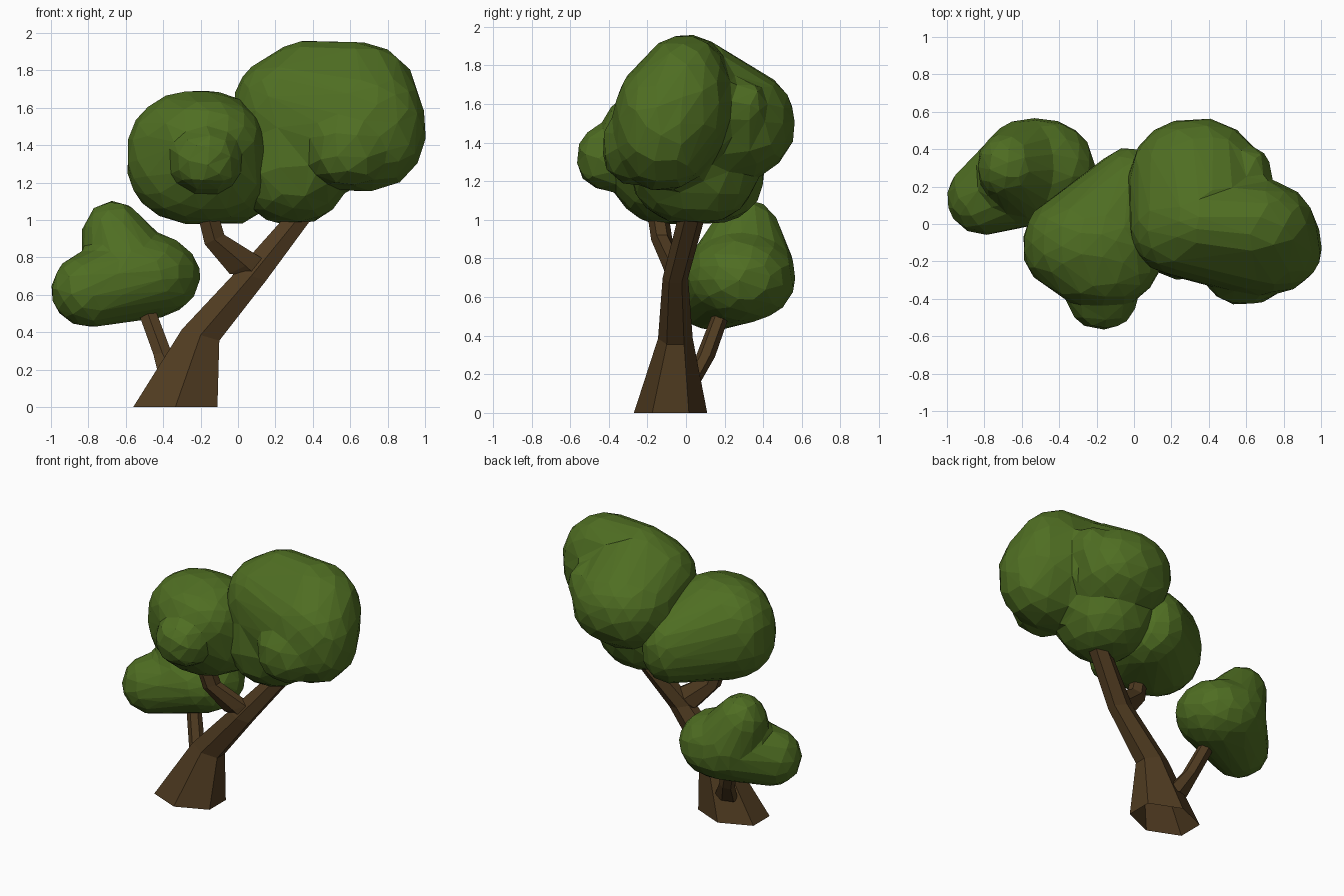
import bpy, bmesh, math
from mathutils import Vector

if "Cube" in bpy.data.objects:
    bpy.data.objects.remove(bpy.data.objects["Cube"])


def material(name, rgb):
    m = bpy.data.materials.new(name)
    m.diffuse_color = (*rgb, 1)
    m.use_nodes = True
    m.node_tree.nodes["Principled BSDF"].inputs["Base Color"].default_value = m.diffuse_color
    return m


GREEN = material("leaf green", (0.078, 0.155, 0.016))
BROWN = material("bark brown", (0.080, 0.044, 0.015))


def to_object(name, bm, mat):
    me = bpy.data.meshes.new(name)
    bm.to_mesh(me)
    bm.free()
    me.materials.append(mat)
    ob = bpy.data.objects.new(name, me)
    bpy.context.collection.objects.link(ob)
    return ob


def add_hull(bm, lobes, box):
    """Convex hull around slightly boxy ellipsoids (centre, radii)."""
    part = bmesh.new()
    for c, r in lobes:
        made = bmesh.ops.create_icosphere(part, subdivisions=3, radius=1)["verts"]
        for v in made:
            n = sum(abs(k) ** box for k in v.co) ** (1 / box)
            v.co = Vector([c[i] + r[i] * v.co[i] / n for i in range(3)])
    hull = bmesh.ops.convex_hull(part, input=part.verts)
    junk = set(hull["geom_interior"]) | set(hull["geom_unused"])
    bmesh.ops.delete(part, geom=[g for g in junk if isinstance(g, bmesh.types.BMVert)], context='VERTS')
    bmesh.ops.recalc_face_normals(part, faces=part.faces)
    tmp = bpy.data.meshes.new("tmp")
    part.to_mesh(tmp)
    part.free()
    bm.from_mesh(tmp)
    bpy.data.meshes.remove(tmp)


def canopy(name, groups, ratio, box=2.25):
    """Fuse the hulls into one skin, then reduce it to chunky facets."""
    bm = bmesh.new()
    for g in groups:
        add_hull(bm, g, box)
    ob = to_object(name, bm, GREEN)
    rm = ob.modifiers.new("fuse", 'REMESH')
    rm.mode = 'VOXEL'
    rm.voxel_size = 0.03
    sm = ob.modifiers.new("soften", 'SMOOTH')
    sm.factor = 0.5
    sm.iterations = 2
    de = ob.modifiers.new("facet", 'DECIMATE')
    de.ratio = ratio


def limb(name, rings, tilt=0.0, sides=6):
    """Six-sided tapering limb, open at the foot; ring = (x, y, z, rx, ry)."""
    bm = bmesh.new()
    loops = []
    for k, (x, y, z, rx, ry) in enumerate(rings):
        loop = []
        for i in range(sides):
            a = math.tau * (i + 0.5) / sides
            dx = rx * math.cos(a) / math.cos(math.pi / sides)
            loop.append(bm.verts.new((x + dx, y + ry * math.sin(a), z + (tilt * dx if k else 0))))
        loops.append(loop)
    for a, b in zip(loops, loops[1:]):
        for i in range(sides):
            j = (i + 1) % sides
            bm.faces.new((a[i], a[j], b[j], b[i]))
    bm.faces.new(loops[-1])
    bmesh.ops.recalc_face_normals(bm, faces=bm.faces)
    to_object(name, bm, BROWN)


# Trunk and branches
limb("trunk", [(-0.335, -0.08, 0, 0.225, 0.19), (-0.2, -0.055, 0.385, 0.1, 0.09),
               (0.07, -0.055, 0.7, 0.08, 0.066), (0.33, 0.03, 1.02, 0.06, 0.07),
               (0.42, 0.05, 1.13, 0.05, 0.05)], tilt=-0.3)
limb("upper_branch", [(0.1, -0.06, 0.7, 0.06, 0.04), (0.04, -0.065, 0.755, 0.085, 0.055),
                      (-0.125, -0.125, 0.895, 0.052, 0.055), (-0.17, -0.15, 1.06, 0.048, 0.055)], tilt=0.5)
limb("low_branch", [(-0.34, 0.02, 0.15, 0.08, 0.05), (-0.405, 0.1, 0.29, 0.047, 0.05),
                    (-0.49, 0.185, 0.52, 0.045, 0.045), (-0.51, 0.2, 0.58, 0.04, 0.035)], tilt=0.2)

# Large right canopy: front lobes, a back lobe, a lower lobe and bumps
A = ((0.61, -0.01, 1.61), (0.355, 0.25, 0.345))
A2 = ((0.67, -0.12, 1.49), (0.335, 0.26, 0.34))
B = ((0.33, 0.19, 1.5), (0.365, 0.375, 0.3))
C = ((0.29, 0.04, 1.3), (0.31, 0.34, 0.325))
D = ((0.31, 0.0, 1.57), (0.34, 0.29, 0.33))
D2 = ((0.3, -0.02, 1.5), (0.27, 0.27, 0.3))
D3 = ((0.38, 0.01, 1.61), (0.28, 0.24, 0.35))
canopy("right_canopy", [[A, A2, D, D3], [B, D, D3], [C, D2],
                        [((0.59, -0.27, 1.38), (0.205, 0.165, 0.2))],
                        [((0.59, 0.28, 1.58), (0.14, 0.14, 0.15))]], 0.04)

# Middle left canopy
E = ((-0.21, -0.11, 1.335), (0.39, 0.29, 0.36))
E2 = ((-0.18, -0.21, 1.42), (0.31, 0.23, 0.24))
F = ((-0.02, 0.13, 1.25), (0.2, 0.28, 0.27))
canopy("left_canopy", [[E, E2, F], [((-0.17, -0.38, 1.32), (0.185, 0.185, 0.175))]], 0.045)

# Small low canopy at the back left
M = ((-0.515, 0.285, 0.7), (0.315, 0.285, 0.235))
N = ((-0.795, 0.14, 0.625), (0.205, 0.2, 0.2))
T = ((-0.665, 0.31, 0.895), (0.175, 0.19, 0.21))
S = ((-0.57, 0.285, 0.74), (0.25, 0.28, 0.21))
canopy("low_canopy", [[M, N], [T, S]], 0.06, box=2.05)
